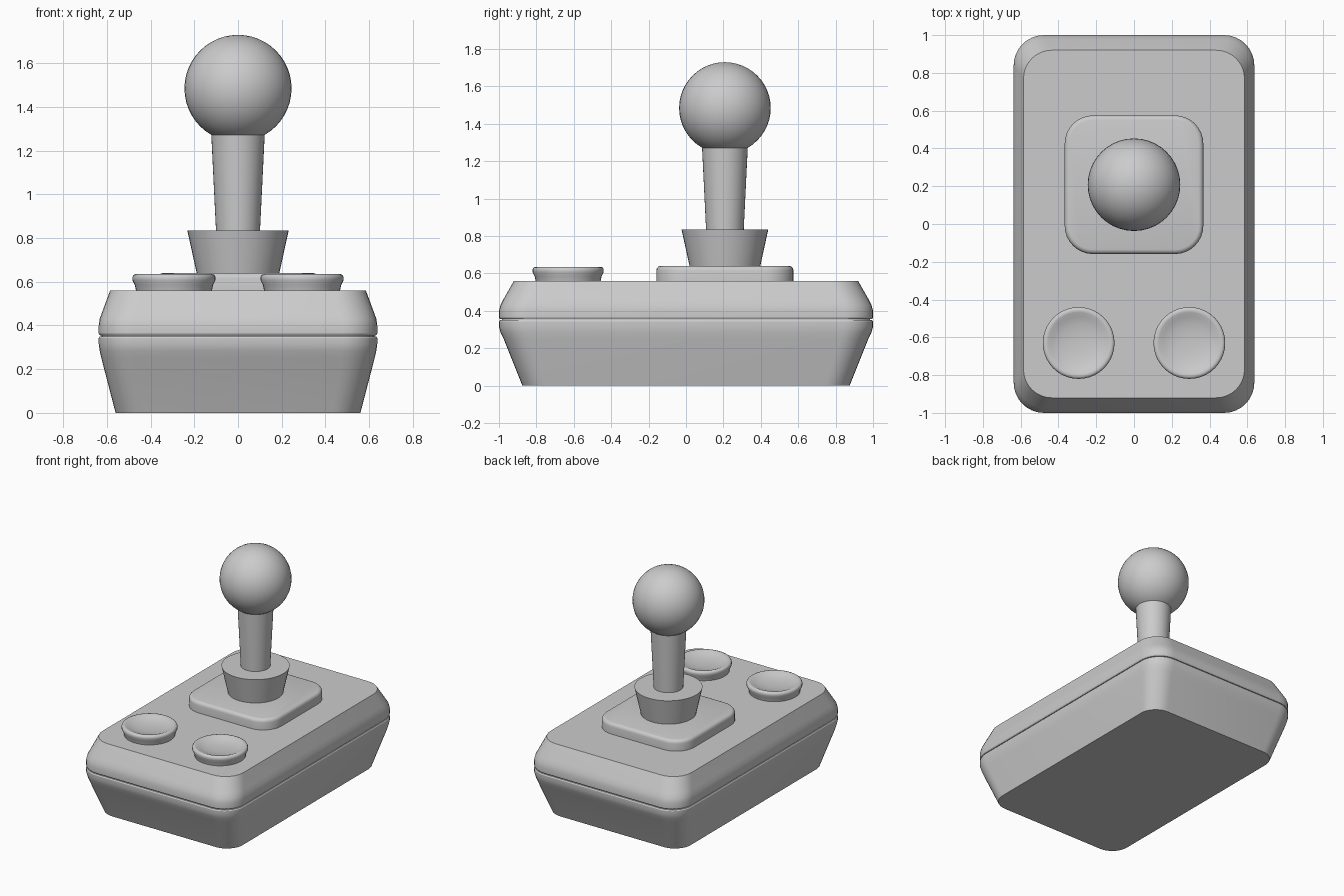
import bpy, bmesh, math

cube = bpy.data.objects.get("Cube")
if cube:
    bpy.data.objects.remove(cube, do_unlink=True)

grey = bpy.data.materials.new("plain grey")
grey.use_nodes = True
grey.diffuse_color = (0.6, 0.6, 0.6, 1)
grey.node_tree.nodes["Principled BSDF"].inputs["Base Color"].default_value = (0.6, 0.6, 0.6, 1)


def circle(r, n=40):
    return [(r * math.cos(math.tau * i / n), r * math.sin(math.tau * i / n)) for i in range(n)]


def rounded_rect(hx, hy, r, steps=8):
    pts = []
    for k, (sx, sy) in enumerate([(1, 1), (-1, 1), (-1, -1), (1, -1)]):
        for i in range(steps + 1):
            a = math.pi / 2 * (k + i / steps)
            pts.append((sx * (hx - r) + r * math.cos(a), sy * (hy - r) + r * math.sin(a)))
    return pts


def loft(name, rings, at=(0, 0, 0), angle=30):
    """Skin a stack of (outline, height) rings and cap both ends."""
    bm = bmesh.new()
    loops = [[bm.verts.new((x, y, z)) for x, y in outline] for outline, z in rings]
    for a, b in zip(loops, loops[1:]):
        for i in range(len(a)):
            j = (i + 1) % len(a)
            bm.faces.new((a[i], a[j], b[j], b[i]))
    bm.faces.new(loops[0][::-1])
    bm.faces.new(loops[-1])
    mesh = bpy.data.meshes.new(name)
    bm.to_mesh(mesh)
    bm.free()
    return finish(name, mesh, at, angle)


def finish(name, mesh, at, angle):
    ob = bpy.data.objects.new(name, mesh)
    bpy.context.collection.objects.link(ob)
    ob.location = at
    mesh.materials.append(grey)
    bpy.ops.object.select_all(action="DESELECT")
    ob.select_set(True)
    bpy.context.view_layer.objects.active = ob
    bpy.ops.object.shade_smooth_by_angle(angle=math.radians(angle))
    return ob


# Housing: two shells either side of a thin seam
loft("lower_shell", [(rounded_rect(hx, hy, r), z) for hx, hy, r, z in [
    (0.56, 0.875, 0.13, 0), (0.625, 0.975, 0.15, 0.25), (0.633, 0.992, 0.16, 0.285),
    (0.637, 1.0, 0.16, 0.315), (0.637, 1.0, 0.16, 0.342), (0.632, 0.995, 0.155, 0.35)]])
loft("seam", [(rounded_rect(0.625, 0.985, 0.15), z) for z in (0.34, 0.37)])
loft("upper_shell", [(rounded_rect(hx, hy, r), z) for hx, hy, r, z in [
    (0.632, 0.995, 0.155, 0.355), (0.637, 1.0, 0.16, 0.363), (0.637, 1.0, 0.16, 0.4),
    (0.633, 0.992, 0.16, 0.43), (0.622, 0.977, 0.16, 0.46), (0.585, 0.92, 0.15, 0.56)]])

# Raised plate under the stick
STICK_Y = 0.208
loft("stick_plate", [(rounded_rect(h, h, r), z) for h, r, z in [
    (0.367, 0.15, 0.55), (0.367, 0.15, 0.615), (0.364, 0.147, 0.627),
    (0.355, 0.138, 0.637), (0.343, 0.126, 0.64)]], (0, STICK_Y, 0), 40)

# Collar, shaft and ball of the stick
loft("stick_collar", [(circle(0.187), 0.63), (circle(0.232), 0.835)], (0, STICK_Y, 0))
loft("stick_shaft", [(circle(0.1), 0.82), (circle(0.123), 1.29)], (0, STICK_Y, 0))
ball = bpy.data.meshes.new("stick_ball")
bm = bmesh.new()
bmesh.ops.create_uvsphere(bm, u_segments=40, v_segments=24, radius=0.245)
bm.to_mesh(ball)
bm.free()
finish("stick_ball", ball, (0, STICK_Y, 1.484), 60)

# Dished buttons
for side, x in (("left", 0.293), ("right", -0.293)):
    loft(side + "_button", [(circle(r), z) for r, z in [
        (0.172, 0.55), (0.179, 0.585), (0.19, 0.607), (0.19, 0.622), (0.185, 0.631),
        (0.175, 0.635), (0.162, 0.632), (0.14, 0.622), (0.1, 0.611), (0.05, 0.605),
        (0.015, 0.604)]], (x, -0.63, 0), 50)
